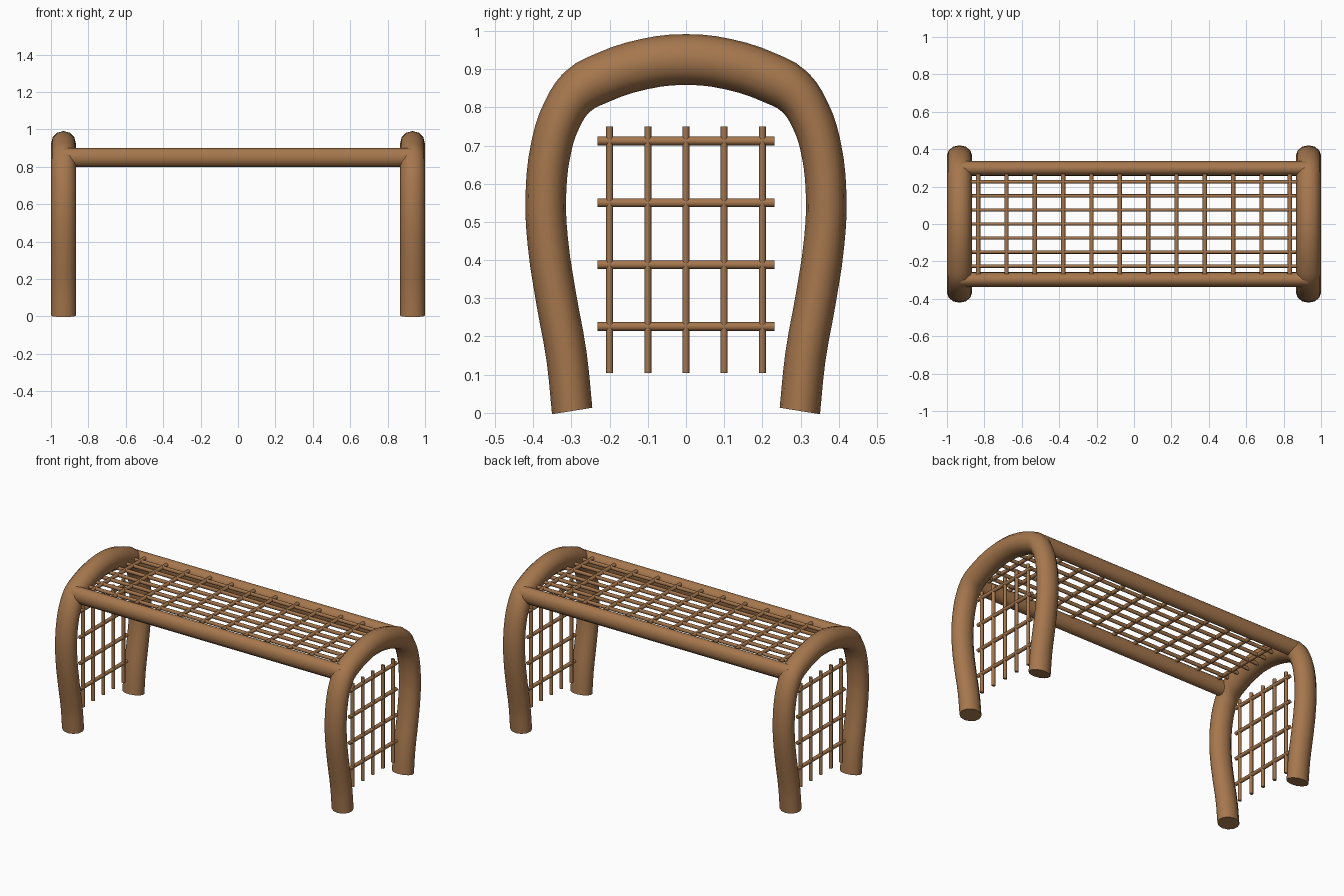
import bpy
import math
from mathutils import Vector

cube = bpy.data.objects.get("Cube")
if cube:
    bpy.data.objects.remove(cube, do_unlink=True)

wood = bpy.data.materials.new("brown wood")
wood.use_nodes = True
color = (0.38, 0.185, 0.075, 1)
wood.diffuse_color = color
wood.node_tree.nodes["Principled BSDF"].inputs["Base Color"].default_value = color

DEPTH = 0.8  # everything is slightly flattened front to back


def finish(obj, name):
    obj.name = name
    obj.data.materials.clear()
    obj.data.materials.append(wood)
    bpy.ops.object.select_all(action="DESELECT")
    obj.select_set(True)
    bpy.context.view_layer.objects.active = obj
    bpy.ops.object.transform_apply(location=False, rotation=True, scale=True)
    bpy.ops.object.shade_smooth_by_angle(angle=math.radians(40))


def bar(name, start, end, radius, sides=12):
    """Round bar between two points, flattened in y."""
    a, b = Vector(start), Vector(end)
    a.y /= DEPTH
    b.y /= DEPTH
    way = b - a
    mid = (a + b) / 2
    bpy.ops.mesh.primitive_cylinder_add(vertices=sides, radius=radius, depth=way.length)
    obj = bpy.context.object
    obj.rotation_euler = way.to_track_quat("Z", "Y").to_euler()
    bpy.ops.object.transform_apply(location=False, rotation=True, scale=False)
    obj.location = (mid.x, mid.y * DEPTH, mid.z)
    obj.scale.y = DEPTH
    finish(obj, name)


def arch(name, x):
    """Thick bent tube from foot to foot."""
    half = [(0.298, 0.005), (0.313, 0.15), (0.34, 0.3), (0.362, 0.45),
            (0.367, 0.57), (0.352, 0.7), (0.325, 0.78), (0.285, 0.84),
            (0.22, 0.877), (0.11, 0.913)]
    path = half + [(0, 0.925)] + [(-y, z) for y, z in reversed(half)]
    curve = bpy.data.curves.new(name, "CURVE")
    curve.dimensions = "3D"
    curve.bevel_depth = 0.0665
    curve.bevel_resolution = 4
    curve.resolution_u = 3
    curve.use_fill_caps = True
    spline = curve.splines.new("BEZIER")
    spline.bezier_points.add(len(path) - 1)
    for point, (y, z) in zip(spline.bezier_points, path):
        point.co = (0, y / DEPTH, z)
        point.handle_left_type = point.handle_right_type = "AUTO"
    obj = bpy.data.objects.new(name, curve)
    bpy.context.collection.objects.link(obj)
    bpy.ops.object.select_all(action="DESELECT")
    obj.select_set(True)
    bpy.context.view_layer.objects.active = obj
    bpy.ops.object.convert(target="MESH")
    obj = bpy.context.object
    obj.location.x = x
    obj.scale.y = DEPTH
    finish(obj, name)


# End arches with their climbing grids
END_X = 0.933
for side, x in (("left", END_X), ("right", -END_X)):
    arch(side + "_arch", x)
    for i in range(5):
        y = (i - 2) * 0.1
        bar(f"{side}_grid_upright_{i + 1}", (x, y, 0.105), (x, y, 0.75), 0.0115)
    for i in range(4):
        z = 0.226 + i * 0.162
        bar(f"{side}_grid_rung_{i + 1}", (x, -0.232, z), (x, 0.232, z), 0.0115)

# Long rails joining the arches
for name, y in (("front_rail", -0.297), ("back_rail", 0.297)):
    bar(name, (-END_X, y, 0.85), (END_X, y, 0.85), 0.05, 16)

# Overhead grid
GRID_Z = 0.88
for i in range(7):
    y = (i - 3) * 0.075
    bar(f"top_long_bar_{i + 1}", (-0.9, y, GRID_Z), (0.9, y, GRID_Z), 0.0115)
for i in range(12):
    x = (i - 5.5) * 0.1515
    bar(f"top_cross_bar_{i + 1}", (x, -0.268, GRID_Z), (x, 0.268, GRID_Z), 0.0115)
